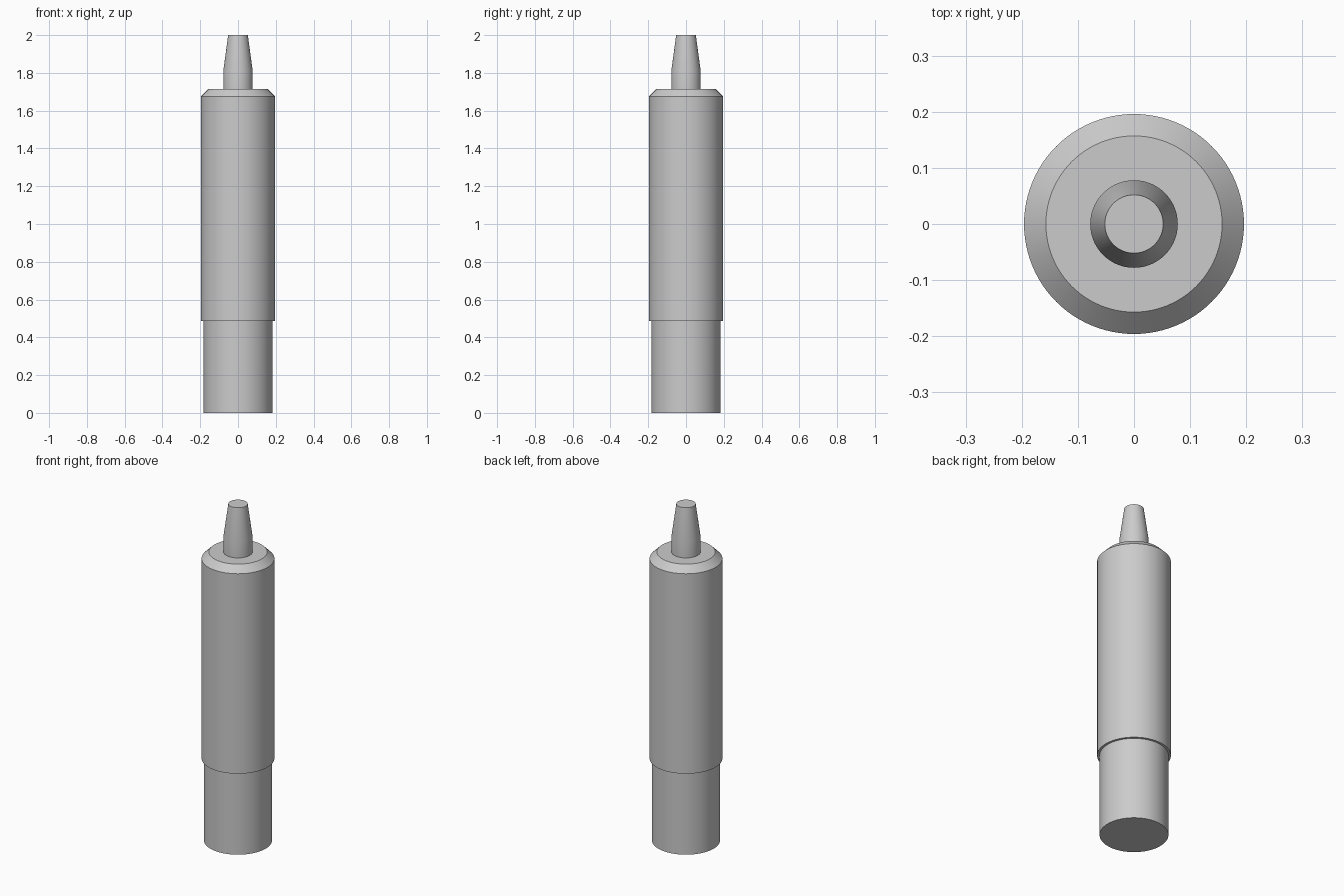
import bpy
import bmesh
import math

cube = bpy.data.objects.get("Cube")
if cube:
    bpy.data.objects.remove(cube, do_unlink=True)

SEGMENTS = 96

grey = bpy.data.materials.new("plain_grey")
grey.use_nodes = True
colour = (0.6, 0.6, 0.6, 1)
grey.diffuse_color = colour
grey.node_tree.nodes["Principled BSDF"].inputs["Base Color"].default_value = colour


def turned_part(name, profile):
    """Closed solid of revolution from (radius, height) points, bottom to top."""
    bm = bmesh.new()
    rings = []
    for radius, z in profile:
        ring = []
        for i in range(SEGMENTS):
            a = math.tau * i / SEGMENTS
            ring.append(bm.verts.new((radius * math.cos(a), radius * math.sin(a), z)))
        rings.append(ring)
    for low, high in zip(rings, rings[1:]):
        for i in range(SEGMENTS):
            j = (i + 1) % SEGMENTS
            bm.faces.new((low[i], low[j], high[j], high[i]))
    bm.faces.new(list(reversed(rings[0])))
    bm.faces.new(rings[-1])
    mesh = bpy.data.meshes.new(name)
    bm.to_mesh(mesh)
    bm.free()
    mesh.materials.append(grey)
    obj = bpy.data.objects.new(name, mesh)
    bpy.context.collection.objects.link(obj)
    bpy.ops.object.select_all(action="DESELECT")
    obj.select_set(True)
    bpy.context.view_layer.objects.active = obj
    bpy.ops.object.shade_smooth_by_angle(angle=math.radians(30))
    return obj


# One stepped body: narrow base, wide sleeve with chamfered shoulder, tapered tip
turned_part("stepped_body", [
    (0.183, 0), (0.183, 0.487),
    (0.196, 0.487), (0.196, 1.675), (0.157, 1.714),
    (0.078, 1.714), (0.078, 1.81), (0.052, 2),
])
